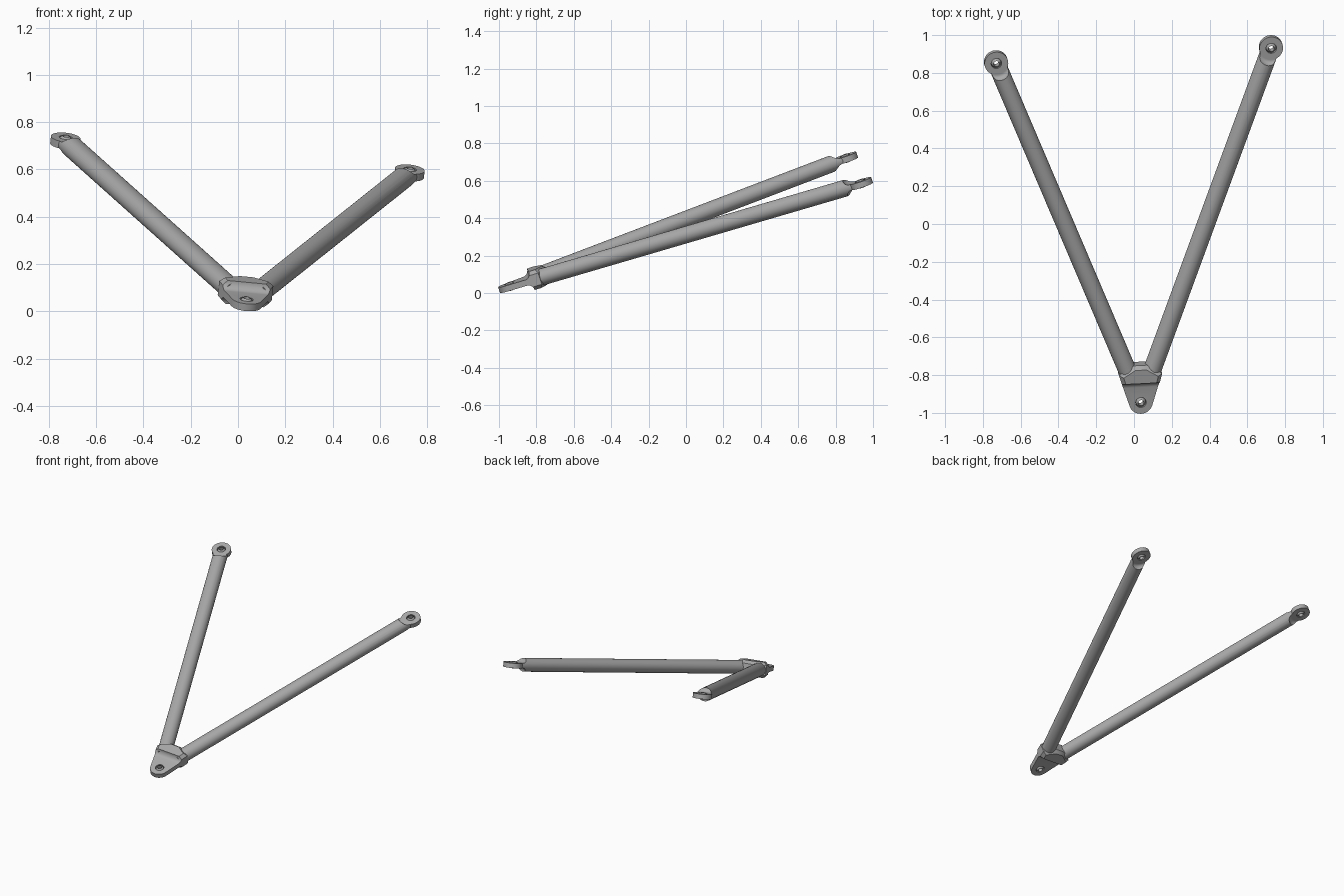
import bpy, bmesh, math
from mathutils import Matrix, Vector

if "Cube" in bpy.data.objects:
    bpy.data.objects.remove(bpy.data.objects["Cube"])

metal = bpy.data.materials.new("grey metal")
metal.use_nodes = True
GREY = (0.4, 0.4, 0.4, 1)
metal.diffuse_color = GREY
metal.node_tree.nodes["Principled BSDF"].inputs["Base Color"].default_value = GREY

# Joint centres, and the tilted plane that holds all three
apex = Vector((0.035, -0.94, 0.036))
ends = {"right": Vector((-0.73, 0.855, 0.72)), "left": Vector((0.725, 0.935, 0.585))}
arms = {k: (v - apex).normalized() for k, v in ends.items()}
normal = arms["left"].cross(arms["right"]).normalized()

TUBE_W, TUBE_H, EYE_R, TAB_H = 0.048, 0.045, 0.063, 0.016


def frame(origin, forward):
    """Local frame: y runs along the part, z is the plane normal."""
    side = forward.cross(normal)
    m = Matrix((side, forward, normal)).transposed().to_4x4()
    m.translation = origin
    return m


def make(name, bm, matrix):
    bmesh.ops.recalc_face_normals(bm, faces=bm.faces)
    mesh = bpy.data.meshes.new(name)
    bm.to_mesh(mesh)
    bm.free()
    mesh.materials.append(metal)
    ob = bpy.data.objects.new(name, mesh)
    bpy.context.collection.objects.link(ob)
    ob.matrix_world = matrix
    return ob


def lathe(name, profile, matrix, steps=48):
    """Spin a closed (radius, z) profile around local z."""
    bm = bmesh.new()
    vs = [bm.verts.new((r, 0, z)) for r, z in profile]
    es = [bm.edges.new((vs[i - 1], vs[i])) for i in range(len(vs))]
    bmesh.ops.spin(bm, geom=vs + es, axis=(0, 0, 1), cent=(0, 0, 0),
                   angle=math.tau, steps=steps, use_duplicate=False)
    bmesh.ops.remove_doubles(bm, verts=bm.verts, dist=1e-5)
    return make(name, bm, matrix)


def prism(name, points, direction, matrix, chamfer=0):
    """Extrude a closed outline, with optional chamfered rims."""
    bm = bmesh.new()
    face = bm.faces.new([bm.verts.new(p) for p in points])
    rim = list(face.edges)
    new = bmesh.ops.extrude_face_region(bm, geom=[face], use_keep_orig=True)["geom"]
    bmesh.ops.translate(bm, vec=direction, verts=[g for g in new if isinstance(g, bmesh.types.BMVert)])
    rim += [g for g in new if isinstance(g, bmesh.types.BMEdge)]
    bmesh.ops.recalc_face_normals(bm, faces=bm.faces)
    if chamfer:
        bmesh.ops.bevel(bm, geom=rim, offset=chamfer, segments=1, affect='EDGES')
    return make(name, bm, matrix)


def cut(ob, tool, operation='DIFFERENCE'):
    mod = ob.modifiers.new("cut", 'BOOLEAN')
    mod.object, mod.operation, mod.solver = tool, operation, 'EXACT'
    bpy.context.view_layer.objects.active = ob
    bpy.ops.object.modifier_apply(modifier=mod.name)
    bpy.data.objects.remove(tool)


def smooth(ob):
    bpy.ops.object.select_all(action='DESELECT')
    ob.select_set(True)
    bpy.context.view_layer.objects.active = ob
    bpy.ops.object.shade_smooth_by_angle(angle=math.radians(32))


def disc(name, radius, half, matrix):
    bm = bmesh.new()
    bmesh.ops.create_cone(bm, cap_ends=True, segments=48, radius1=radius, radius2=radius, depth=2 * half)
    return make(name, bm, matrix)


def fillet(start, size, top, sign):
    """Concave quarter curve rising from the tab face to the part's top."""
    arc = [(start + size * math.sin(a), sign * (TAB_H + (top - TAB_H) * (1 - math.cos(a))))
           for a in (math.pi / 2 * i / 6 for i in range(7))]
    return arc


def bearing(name, matrix):
    """Ball with a bore, seated in the eye."""
    ball = [(0.027 * math.cos(a), 0.027 * math.sin(a)) for a in (math.radians(d) for d in range(-56, 57, 14))]
    smooth(lathe(name, ball, matrix))


# Two tubes, each ending in a flat eye scooped out of the tube
for side, direction in arms.items():
    length = (ends[side] - apex).length
    start, stop = 0.13, length - 0.015
    base = frame(apex, direction)
    eye = frame(ends[side], direction)
    ring = [(TUBE_W * math.cos(a), start, TUBE_H * math.sin(a)) for a in (math.tau * i / 40 for i in range(40))]
    tube = prism(side + "_tube", ring, (0, stop - start, 0), base)
    for sign in (1, -1):
        scoop = [(0, sign * TAB_H)] + fillet(0.066, 0.024, 0.05, sign) + [(0.09, sign * 0.1), (0, sign * 0.1)]
        cut(tube, lathe("scoop", scoop, eye))
    cut(tube, disc("eye", EYE_R, TAB_H, eye), 'UNION')
    cut(tube, disc("bore", 0.028, 0.1, eye))
    smooth(tube)
    bearing(side + "_bearing", eye)

# Apex bracket: rounded tab widening into a chamfered block
BLOCK_H = 0.052
hub = frame(apex, (arms["left"] + arms["right"]).normalized())
nose = [(EYE_R * math.cos(a), EYE_R * math.sin(a), -BLOCK_H)
        for a in (math.radians(195 + 150 * i / 14) for i in range(15))]
back = [(0.115, 0.162), (0.035, 0.212), (-0.035, 0.212), (-0.115, 0.162)]
outline = nose + [(x, y, -BLOCK_H) for x, y in [(0.105, 0.125)] + back + [(-0.105, 0.125)]]
bracket = prism("apex_bracket", outline, (0, 0, 2 * BLOCK_H), hub, 0.02)
for sign in (1, -1):
    step = [(-0.2, sign * TAB_H)] + fillet(0.085, 0.032, BLOCK_H, sign) + [(0.117, sign * 0.1), (-0.2, sign * 0.1)]
    cut(bracket, prism("step", [(-0.2, y, z) for y, z in step], (0.4, 0, 0), hub))
cut(bracket, disc("bore", 0.028, 0.1, hub))
smooth(bracket)
bearing("apex_bearing", hub)
